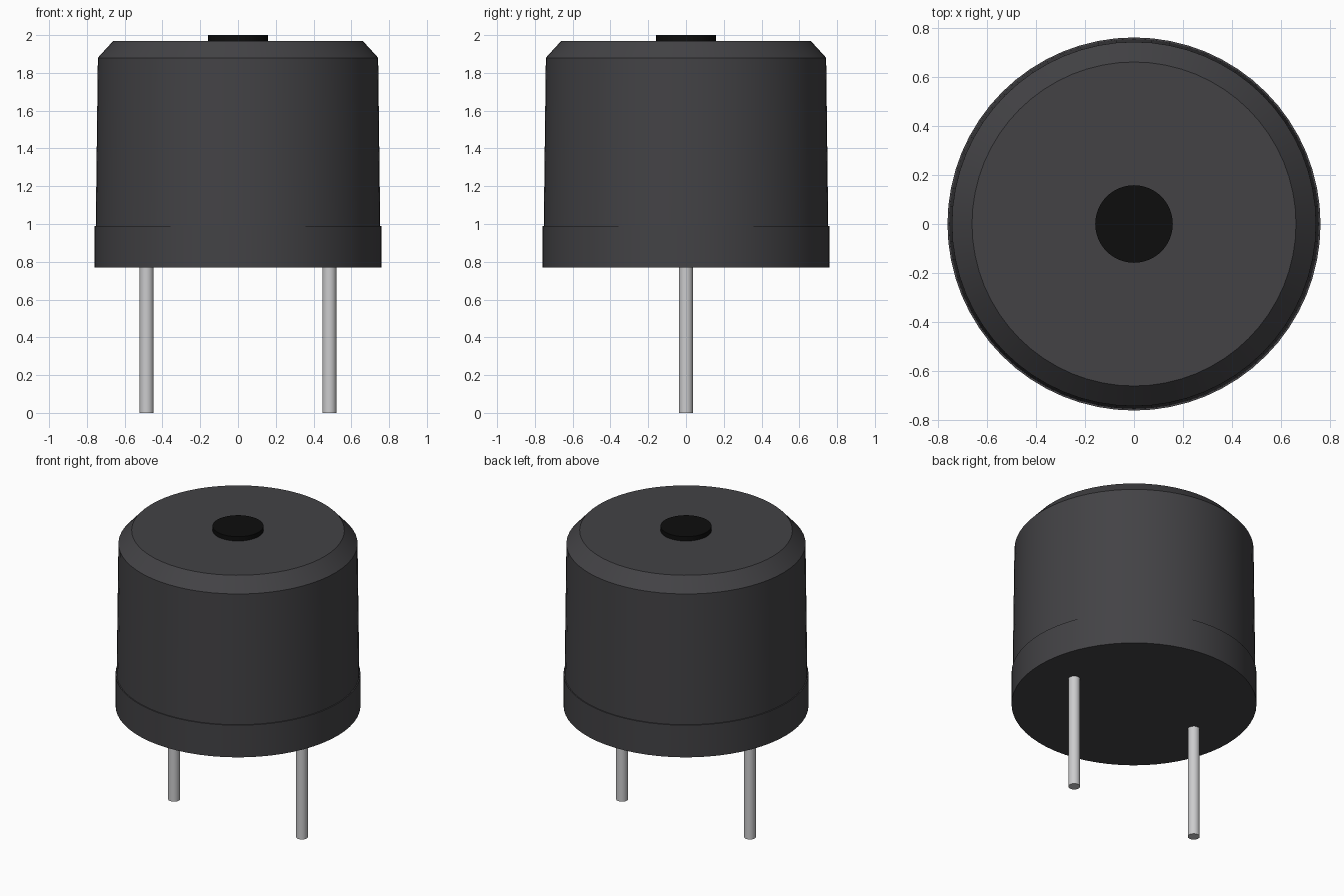
import bpy, bmesh, math

if "Cube" in bpy.data.objects:
    bpy.data.objects.remove(bpy.data.objects["Cube"])


def material(name, rgb):
    m = bpy.data.materials.new(name)
    m.diffuse_color = (*rgb, 1)
    m.use_nodes = True
    m.node_tree.nodes["Principled BSDF"].inputs["Base Color"].default_value = m.diffuse_color
    return m


def lathe(name, profile, mat, x=0, sides=64):
    """Closed solid of revolution from (radius, z) points, bottom to top."""
    bm = bmesh.new()
    rings = []
    for r, z in profile:
        rings.append([bm.verts.new((x + r * math.cos(2 * math.pi * i / sides),
                                    r * math.sin(2 * math.pi * i / sides), z))
                      for i in range(sides)])
    for a, b in zip(rings, rings[1:]):
        for i in range(sides):
            j = (i + 1) % sides
            bm.faces.new((a[i], a[j], b[j], b[i]))
    bm.faces.new(rings[0][::-1])
    bm.faces.new(rings[-1])
    me = bpy.data.meshes.new(name)
    bm.to_mesh(me)
    bm.free()
    me.materials.append(mat)
    ob = bpy.data.objects.new(name, me)
    bpy.context.collection.objects.link(ob)
    bpy.ops.object.select_all(action='DESELECT')
    ob.select_set(True)
    bpy.context.view_layer.objects.active = ob
    bpy.ops.object.shade_smooth_by_angle(angle=math.radians(25))
    return ob


plastic = material("dark grey plastic", (0.056, 0.055, 0.060))
black = material("black hole", (0.004, 0.004, 0.004))
metal = material("pin metal", (0.60, 0.60, 0.61))

# Casing: base band, small step, tapered wall, chamfered rim
lathe("buzzer_casing", [(0.76, 0.77), (0.76, 0.99), (0.753, 0.99),
                        (0.742, 1.88), (0.66, 1.97)], plastic)
# Sound opening disc on top
lathe("sound_opening", [(0.158, 1.95), (0.158, 2.0)], black, sides=48)
# Two contact pins
for side, x in (("left", -0.484), ("right", 0.484)):
    lathe(side + "_pin", [(0.037, 0), (0.037, 0.78)], metal, x, 24)
